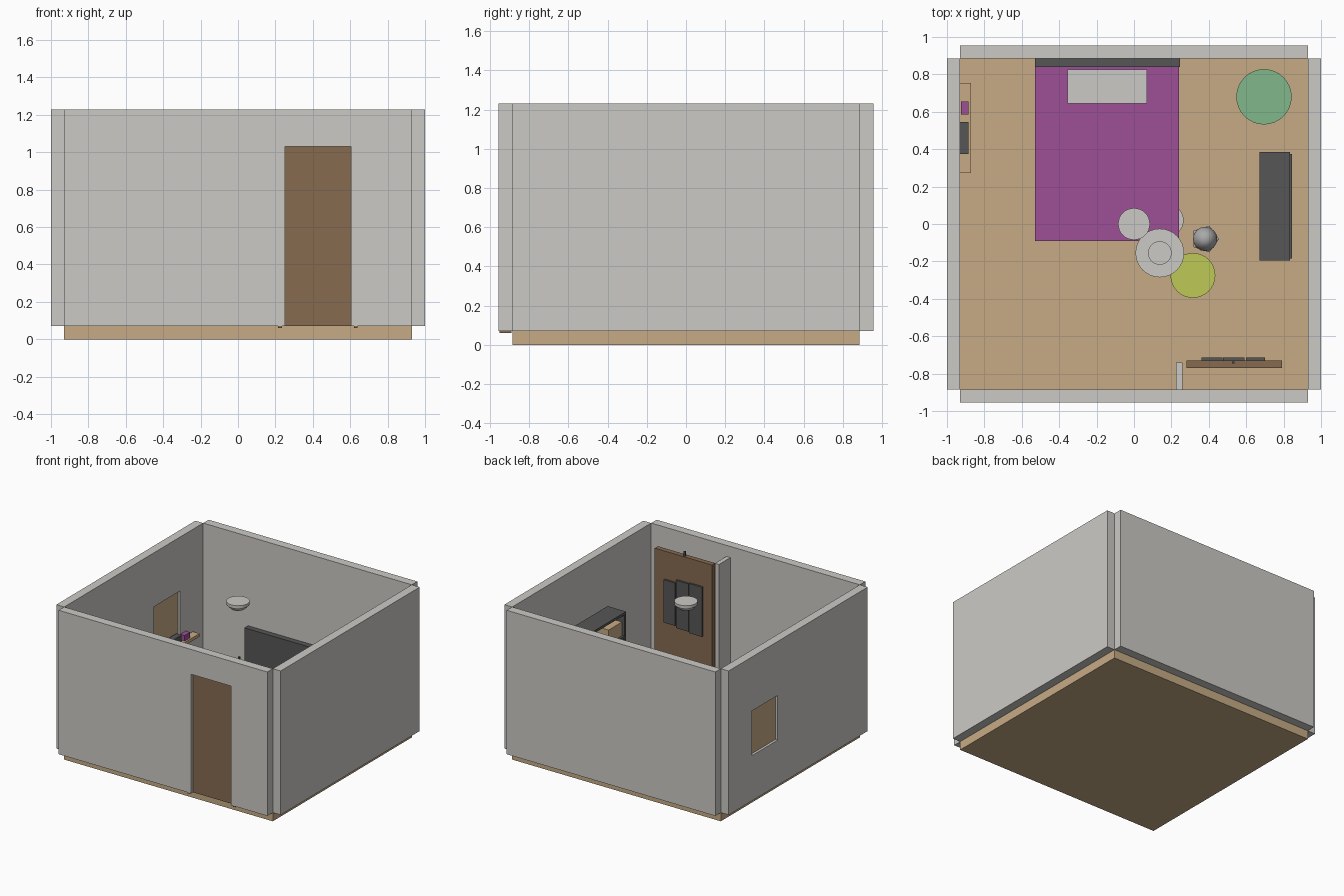
import bpy, bmesh, math
from mathutils import Matrix

old = bpy.data.objects.get("Cube")
if old:
    bpy.data.objects.remove(old, do_unlink=True)


def material(name, rgb):
    m = bpy.data.materials.new(name)
    m.use_nodes = True
    m.diffuse_color = (*rgb, 1)
    m.node_tree.nodes["Principled BSDF"].inputs["Base Color"].default_value = (*rgb, 1)
    return m


PLASTER = material("light_grey", (0.60, 0.59, 0.56))
TAN = material("tan_wood", (0.57, 0.41, 0.235))
BROWN = material("brown_wood", (0.24, 0.145, 0.08))
DARK = material("charcoal", (0.095, 0.093, 0.093))
PURPLE = material("purple", (0.34, 0.078, 0.305))
GREEN = material("soft_green", (0.22, 0.48, 0.26))
LIME = material("lime", (0.51, 0.59, 0.095))
METAL = material("mid_grey", (0.40, 0.40, 0.40))


def finish(name, bm, mat):
    bmesh.ops.recalc_face_normals(bm, faces=bm.faces)
    mesh = bpy.data.meshes.new(name)
    bm.to_mesh(mesh)
    bm.free()
    if mat:
        mesh.materials.append(mat)
    obj = bpy.data.objects.new(name, mesh)
    bpy.context.collection.objects.link(obj)
    return obj


def box(name, mat, xs, ys, zs):
    """Box given by its span on each axis."""
    bm = bmesh.new()
    spans = (xs, ys, zs)
    size = [b - a for a, b in spans]
    mid = [(a + b) / 2 for a, b in spans]
    bmesh.ops.create_cube(bm, size=1, matrix=Matrix.Translation(mid) @ Matrix.Diagonal((*size, 1)))
    return finish(name, bm, mat)


def lathe(name, mat, centre, profile, sides=32):
    """Stack of rings (radius, z), closed at both ends."""
    bm = bmesh.new()
    rings = []
    for r, z in profile:
        angles = [math.tau * i / sides for i in range(sides)]
        rings.append([bm.verts.new((centre[0] + r * math.cos(a), centre[1] + r * math.sin(a), z))
                      for a in angles])
    for low, high in zip(rings, rings[1:]):
        for i in range(sides):
            j = (i + 1) % sides
            bm.faces.new((low[i], low[j], high[j], high[i]))
    bm.faces.new(rings[0][::-1])
    bm.faces.new(rings[-1])
    return finish(name, bm, mat)


def smooth(obj):
    bpy.ops.object.select_all(action="DESELECT")
    obj.select_set(True)
    bpy.context.view_layer.objects.active = obj
    bpy.ops.object.shade_smooth_by_angle(angle=math.radians(40))


def cut(obj, xs, ys, zs):
    """Cut a box-shaped opening through a wall."""
    cutter = box("opening_cutter", None, xs, ys, zs)
    cutter.hide_render = True
    mod = obj.modifiers.new("opening", "BOOLEAN")
    mod.operation = "DIFFERENCE"
    mod.solver = "EXACT"
    mod.object = cutter
    bpy.context.view_layer.objects.active = obj
    bpy.ops.object.modifier_apply(modifier=mod.name)
    bpy.data.objects.remove(cutter, do_unlink=True)


# Room shell
W, D, F, H = 0.93, 0.885, 0.07, 1.23
box("floor", TAN, (-W, W), (-D, D), (0, F))
front_wall = box("front_wall", PLASTER, (-W, W), (-0.955, -D), (F, H))
box("back_wall", PLASTER, (-W, W), (D, 0.955), (F, H))
side_wall = box("window_wall", PLASTER, (-1, -W), (-D, D), (F, H))
box("plain_wall", PLASTER, (W, 1), (-D, D), (F, H))
box("partition_stub", PLASTER, (0.225, 0.26), (-D, -0.74), (F, 1.14))

# Door and window with shallow reveals
cut(front_wall, (0.25, 0.605), (-1.1, -0.8), (0.0, 1.03))
box("door", BROWN, (0.25, 0.605), (-0.932, -0.908), (F, 1.03))
for x in (0.225, 0.63):
    box("door_post", BROWN, (x - 0.01, x + 0.01), (-0.95, -0.89), (0.06, 0.9))
cut(side_wall, (-1.1, -0.8), (0.26, 0.59), (0.435, 0.795))
box("window_panel", TAN, (-0.98, -0.95), (0.26, 0.59), (0.435, 0.795))

# Standing board with dark panels
box("board", BROWN, (0.28, 0.79), (-0.77, -0.73), (F, 1.125))
for x0, x1, z0, z1 in ((0.36, 0.473, 0.53, 0.93), (0.477, 0.59, 0.54, 0.925), (0.6, 0.7, 0.555, 0.9)):
    box("board_panel", DARK, (x0, x1), (-0.73, -0.715), (z0, z1))
box("board_peg", DARK, (0.525, 0.537), (-0.747, -0.735), (1.12, 1.165))

# Window shelf with two boxes
box("window_shelf", TAN, (-W, -0.872), (0.272, 0.755), (0.38, 0.405))
box("shelf_box_dark", DARK, (-W, -0.885), (0.375, 0.545), (0.405, 0.47))
box("shelf_box_purple", PURPLE, (-0.925, -0.885), (0.585, 0.655), (0.405, 0.45))

# Bed
box("bed", PURPLE, (-0.53, 0.24), (-0.09, 0.84), (F, 0.21))
box("headboard", DARK, (-0.53, 0.245), (0.84, D), (F, 0.51))
box("pillow", PLASTER, (-0.355, 0.07), (0.645, 0.825), (0.2, 0.245))

# Bookcase, open towards the room
X, Y, TOP = (0.67, 0.835), (-0.195, 0.385), 0.85
box("bookcase_back", DARK, (0.83, 0.845), (-0.185, 0.375), (F, TOP - 0.01))
for y in (Y[0], Y[1] - 0.02):
    box("bookcase_side", DARK, X, (y, y + 0.02), (F, TOP - 0.02))
for i in range(5):
    z = F + i * (TOP - F - 0.02) / 4
    inset = 0 if i == 4 else 0.02
    box("bookcase_shelf", DARK, X, (Y[0] + inset, Y[1] - inset), (z, z + 0.02))
box("bookcase_box", TAN, (0.69, 0.82), (-0.17, 0.0), (0.66, 0.77))

# Round furniture
lathe("green_pouf", GREEN, (0.695, 0.68), ((0.148, F), (0.148, 0.2)))
lathe("lime_stool", LIME, (0.315, -0.275), ((0.12, F), (0.12, 0.19)))
lathe("grey_stool", PLASTER, (0.175, 0.02), ((0.09, F), (0.09, 0.16)))
lathe("round_table", PLASTER, (0.138, -0.155),
      ((0.065, F), (0.065, 0.08), (0.02, 0.085), (0.02, 0.26), (0.13, 0.26), (0.13, 0.28)))
lathe("table_dish", PLASTER, (0.138, -0.155), ((0.063, 0.28), (0.063, 0.295)))

# Small floor lamp
LAMP = (0.38, -0.08)
lathe("lamp_base", METAL, LAMP, ((0.075, F), (0.075, 0.1), (0.02, 0.12), (0.02, 0.2)), 5)
smooth(lathe("lamp_head", METAL, LAMP,
             ((0.03, 0.18), (0.06, 0.21), (0.065, 0.24), (0.055, 0.275), (0.035, 0.3), (0.015, 0.31)), 16))

# Ceiling lamp
smooth(lathe("ceiling_lamp", PLASTER, (0, 0),
             ((0.03, 1.125), (0.055, 1.135), (0.072, 1.152), (0.076, 1.165),
              (0.085, 1.165), (0.085, 1.19)), 32))
